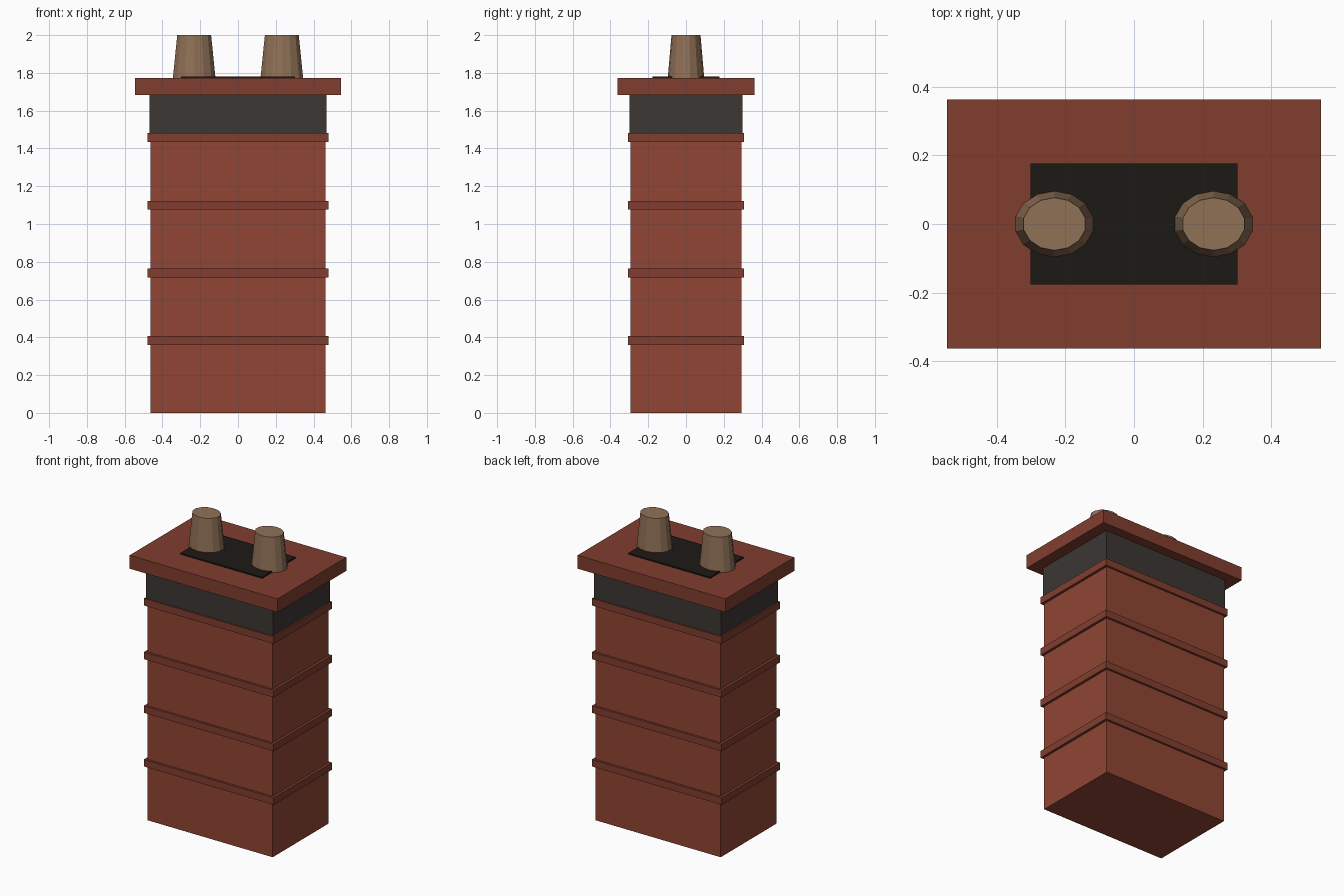
import bpy
import math

if "Cube" in bpy.data.objects:
    bpy.data.objects.remove(bpy.data.objects["Cube"])


def material(name, rgb):
    m = bpy.data.materials.new(name)
    m.diffuse_color = (*rgb, 1.0)
    m.use_nodes = True
    m.node_tree.nodes["Principled BSDF"].inputs["Base Color"].default_value = m.diffuse_color
    return m


brick = material("brick", (0.28, 0.06, 0.034))
dark_brick = material("dark_brick", (0.22, 0.048, 0.028))
lead = material("lead", (0.045, 0.038, 0.034))
soot = material("soot", (0.012, 0.010, 0.008))
clay = material("clay", (0.28, 0.165, 0.095))


def slab(name, half_x, half_y, z0, z1, mat):
    """Centred box spanning z0 to z1."""
    bpy.ops.mesh.primitive_cube_add(size=1, location=(0, 0, (z0 + z1) / 2))
    ob = bpy.context.object
    ob.name = name
    ob.scale = (2 * half_x, 2 * half_y, z1 - z0)
    bpy.ops.object.transform_apply(location=False, rotation=False, scale=True)
    ob.data.materials.append(mat)


# Brick shaft
slab("shaft", 0.462, 0.294, 0.0, 1.48, brick)

# Projecting brick courses
for i in range(4):
    z = 0.383 + i * 0.358
    slab(f"course_{i + 1}", 0.479, 0.308, z - 0.0235, z + 0.0235, dark_brick)

# Dark collar, overhanging cap and sooty flue top
slab("collar", 0.469, 0.299, 1.47, 1.682, lead)
slab("cap", 0.545, 0.363, 1.682, 1.772, dark_brick)
slab("flue_top", 0.302, 0.177, 1.76, 1.781, soot)

# Tapered 14-sided oval chimney pots
for name, x in (("left_pot", -0.232), ("right_pot", 0.232)):
    bpy.ops.mesh.primitive_cone_add(vertices=14, radius1=0.116, radius2=0.092,
                                    depth=0.23, location=(x, 0, 1.885))
    pot = bpy.context.object
    pot.name = name
    pot.scale.y = 0.835
    bpy.ops.object.transform_apply(location=False, rotation=False, scale=True)
    pot.data.materials.append(clay)
